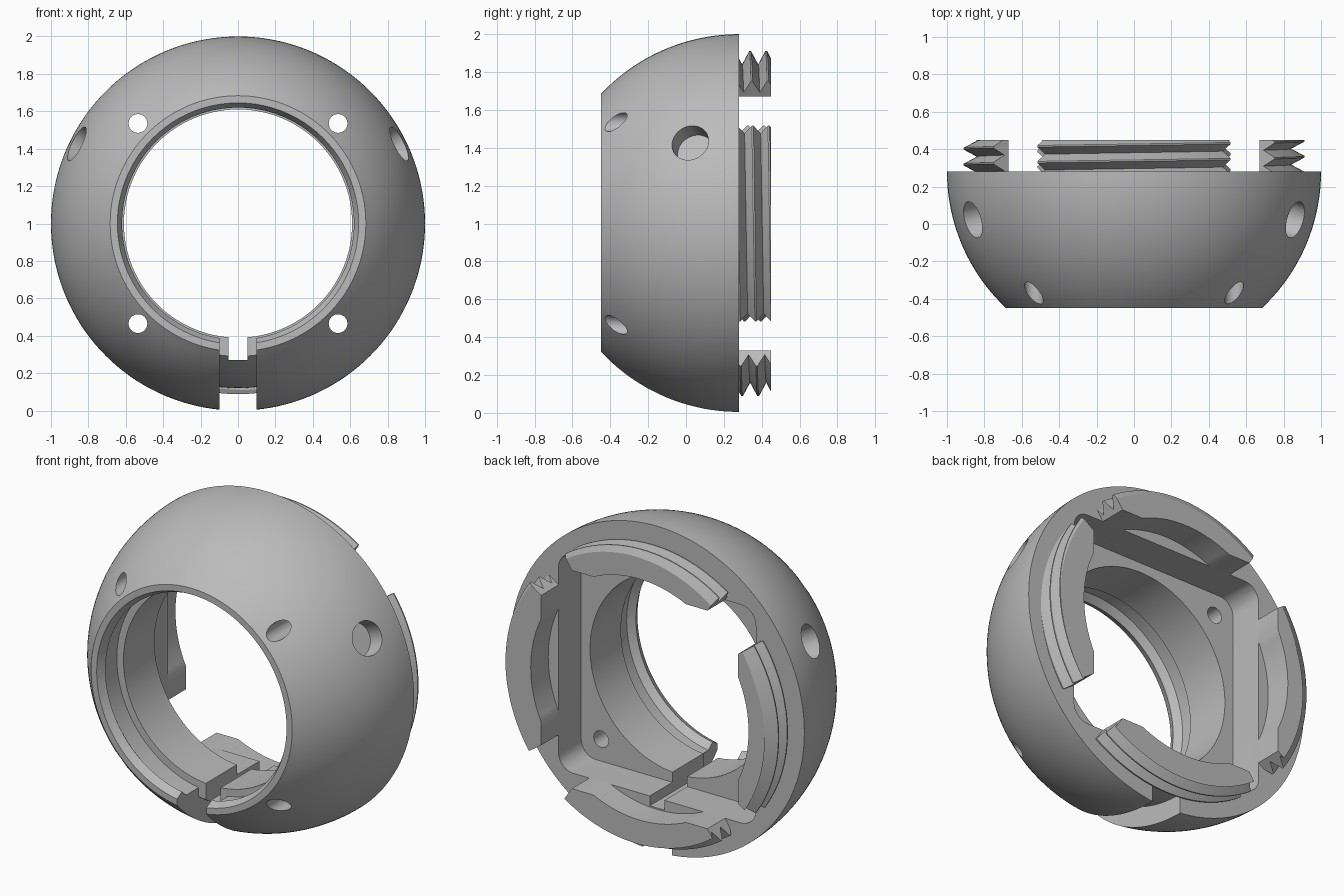
import bpy, bmesh, math
from mathutils import Matrix, Vector

if "Cube" in bpy.data.objects:
    bpy.data.objects.remove(bpy.data.objects["Cube"])

CENTRE = Vector((0, 0, 1))
BACK, END, FRONT = 0.28, 0.45, -0.45   # back rim, thread end, front rim
FLOOR, BLOCK = 0.06, -0.24             # pocket floor, front of the inner wall

grey = bpy.data.materials.new("plain grey")
grey.use_nodes = True
grey.diffuse_color = (0.5, 0.5, 0.5, 1)
grey.node_tree.nodes["Principled BSDF"].inputs["Base Color"].default_value = (0.5, 0.5, 0.5, 1)


def make(name, bm):
    bmesh.ops.recalc_face_normals(bm, faces=bm.faces)
    mesh = bpy.data.meshes.new(name)
    bm.to_mesh(mesh)
    bm.free()
    mesh.materials.append(grey)
    ob = bpy.data.objects.new(name, mesh)
    bpy.context.collection.objects.link(ob)
    return ob


def arc(radius, start, stop, steps=24):
    """Points (radius, y) along a sphere centred on the back rim."""
    ys = [start + (stop - start) * i / steps for i in range(steps + 1)]
    return [(math.sqrt(radius ** 2 - (y - BACK) ** 2), y) for y in ys]


def sweep(name, profile, start, stop, steps, pitch=0.0):
    """Turn a closed (radius, y) profile about the y axis, rising by pitch per turn."""
    bm = bmesh.new()
    full = stop - start > 6.28
    rings = []
    for i in range(steps if full else steps + 1):
        a = start + (stop - start) * i / steps
        rise = pitch * a / math.tau
        rings.append([bm.verts.new((r * math.cos(a), y + rise, 1 + r * math.sin(a)))
                      for r, y in profile])
    pairs = list(zip(rings, rings[1:] + rings[:1])) if full else list(zip(rings, rings[1:]))
    n = len(profile)
    for p, q in pairs:
        for j in range(n):
            bm.faces.new((p[j], p[(j + 1) % n], q[(j + 1) % n], q[j]))
    if not full:
        bm.faces.new(rings[0])
        bm.faces.new(rings[-1])
    return make(name, bm)


def box(name, x, y, z, rounding=0.0):
    bm = bmesh.new()
    bmesh.ops.create_cube(bm, size=1)
    for v in bm.verts:
        v.co = [lo + (c + 0.5) * (hi - lo) for c, (lo, hi) in zip(v.co, (x, y, z))]
    if rounding:
        along_y = [e for e in bm.edges if abs(e.verts[0].co.y - e.verts[1].co.y) > 0.1]
        bmesh.ops.bevel(bm, geom=along_y, offset=rounding, segments=8,
                        profile=0.5, affect='EDGES')
    return make(name, bm)


def cylinder(name, centre, axis, radius, length, segments=48):
    bm = bmesh.new()
    turn = Vector(axis).to_track_quat('Z', 'Y').to_matrix().to_4x4()
    bmesh.ops.create_cone(bm, cap_ends=True, segments=segments, radius1=radius,
                          radius2=radius, depth=length,
                          matrix=Matrix.Translation(centre) @ turn)
    return make(name, bm)


def combine(ob, tool, operation='DIFFERENCE'):
    """Apply a boolean and discard its tool."""
    mod = ob.modifiers.new("cut", 'BOOLEAN')
    mod.object, mod.operation, mod.solver = tool, operation, 'EXACT'
    bpy.context.view_layer.objects.active = ob
    bpy.ops.object.modifier_apply(modifier=mod.name)
    bpy.data.objects.remove(tool)


def pocket():
    return box("pocket_cutter", (-0.67, 0.67), (FLOOR, 0.7), (0.33, 1.67), 0.1)


# Domed shell: flat front rim, flared lip, hidden groove, then the bore
lip = [(0.645, FRONT), (0.62, -0.40), (0.655, -0.36), (0.655, BLOCK), (0.61, BLOCK)]
shell = sweep("domed_shell", arc(1, BACK, FRONT) + lip + [(0.61, BACK)], 0, math.tau, 144)
combine(shell, pocket())

# Wide lower slot that follows the dome, leaving an inner wall
slot = box("slot_cutter", (-0.1, 0.1), (-0.6, 0.5), (-0.2, 0.5))
core = arc(0.88, BLOCK, BACK) + [(0.88, 0.6), (0.3, 0.6), (0.3, BLOCK)]
combine(slot, sweep("slot_core", core, 0, math.tau, 144))
combine(shell, slot)

# Narrow gap through the inner wall
combine(shell, box("gap_cutter", (-0.05, 0.05), (-0.6, 0.5), (0.27, 0.6)))

# Four screw holes and two blind side sockets
for sx in (-1, 1):
    for sz in (-1, 1):
        combine(shell, cylinder("screw_cutter", (sx * 0.535, -0.2, 1 + sz * 0.535),
                                (0, 1, 0), 0.05, 0.8))
    out = Vector((sx * 0.87, -0.26, 0.43)).normalized()
    combine(shell, cylinder("socket_cutter", CENTRE + Vector((0, BACK, 0)) + out * 1.01,
                            out, 0.1, 0.26))

# Four helical thread segments behind the rim
CREST, VALLEY, PITCH, HALF = 0.912, 0.84, 0.085, math.radians(34.5)
teeth = []
for k in range(-4, 6):
    crest_y = 0.36 + k * PITCH
    teeth += [(CREST, crest_y - 0.004), (CREST, crest_y + 0.004), (VALLEY, crest_y + PITCH / 2)]
thread_profile = [(0.6, teeth[0][1])] + teeth + [(0.6, teeth[-1][1])]
parts = [shell]
for i, side in enumerate(("left", "top", "right", "bottom")):
    mid = i * math.pi / 2
    thread = sweep(side + "_thread", thread_profile, mid - HALF, mid + HALF, 36, -PITCH)
    combine(thread, box("trim", (-1.2, 1.2), (BACK, END), (-0.2, 2.2)), 'INTERSECT')
    combine(thread, pocket())
    combine(thread, cylinder("relief_cutter", (0, 0.4, 1), (0, 1, 0), 0.74, 0.6, 128))
    parts.append(thread)

# Smooth curved faces, keep machined edges crisp
for ob in bpy.context.view_layer.objects:
    ob.select_set(ob in parts)
bpy.context.view_layer.objects.active = shell
bpy.ops.object.shade_smooth_by_angle(angle=math.radians(25))
